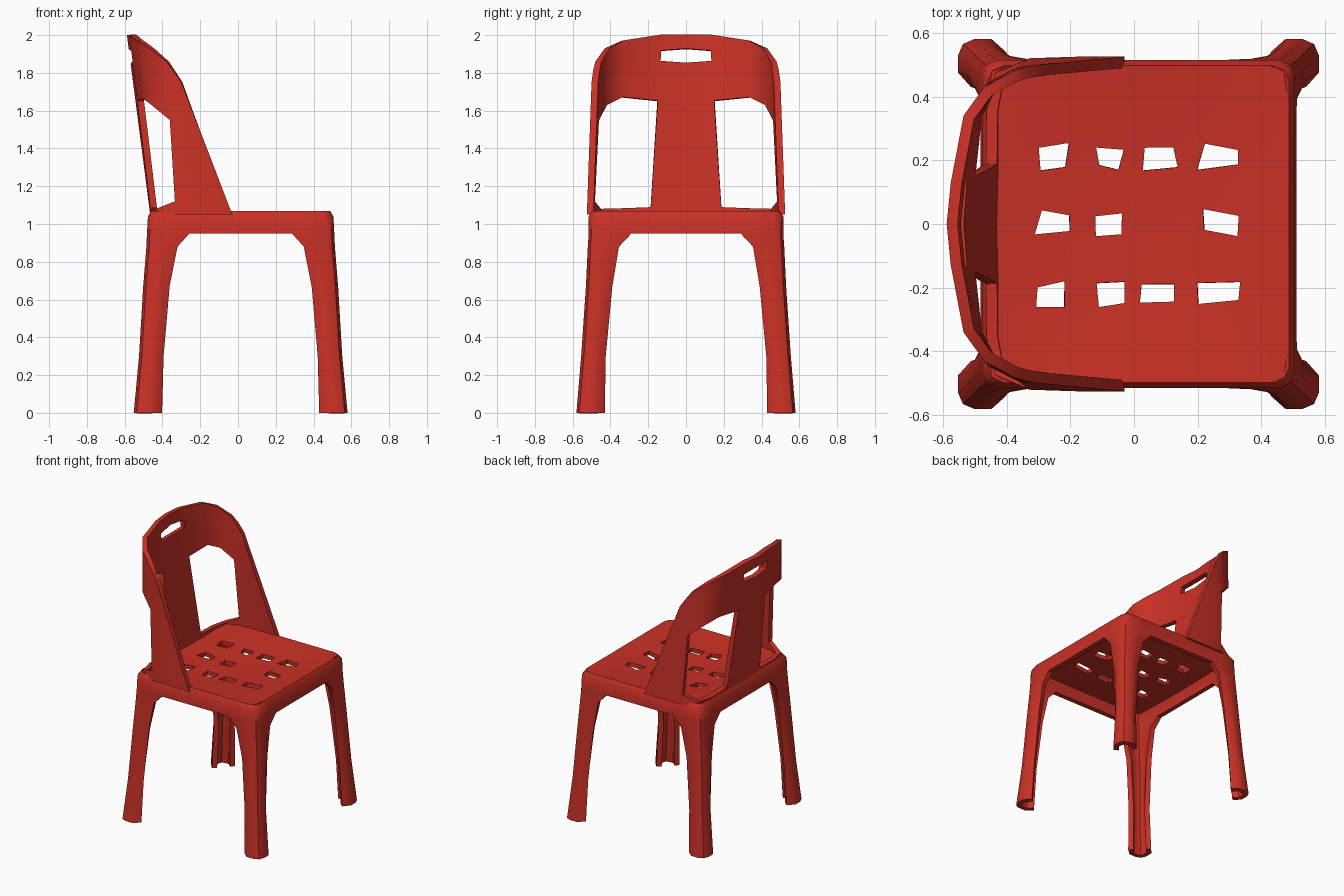
import bpy, bmesh, math, random
from mathutils import Vector

if "Cube" in bpy.data.objects:
    bpy.data.objects.remove(bpy.data.objects["Cube"])

random.seed(4)
red = bpy.data.materials.new("red plastic")
red.diffuse_color = (0.58, 0.03, 0.019, 1)
red.use_nodes = True
red.node_tree.nodes["Principled BSDF"].inputs["Base Color"].default_value = red.diffuse_color


def shell(name, bm, thickness, outward):
    """Orient a sheet outward, thicken it inward and shade it."""
    bmesh.ops.remove_doubles(bm, verts=bm.verts, dist=0.0005)
    bmesh.ops.recalc_face_normals(bm, faces=bm.faces)
    bm.normal_update()
    facing = sum(f.normal.dot(outward(f.calc_center_median())) * f.calc_area() for f in bm.faces)
    if facing < 0:
        bmesh.ops.reverse_faces(bm, faces=bm.faces)
    mesh = bpy.data.meshes.new(name)
    bm.to_mesh(mesh)
    bm.free()
    mesh.materials.append(red)
    ob = bpy.data.objects.new(name, mesh)
    bpy.context.collection.objects.link(ob)
    bpy.ops.object.select_all(action='DESELECT')
    ob.select_set(True)
    bpy.context.view_layer.objects.active = ob
    mod = ob.modifiers.new("thickness", 'SOLIDIFY')
    mod.thickness = thickness
    mod.offset = -1
    bpy.ops.object.modifier_apply(modifier=mod.name)
    bpy.ops.object.shade_smooth_by_angle(angle=math.radians(42))
    return ob


def lattice(bm, columns, skip=lambda i, j: False):
    """Quads between neighbouring columns of points, leaving out skipped cells."""
    vs = [[bm.verts.new(p) for p in col] for col in columns]
    for i in range(len(vs) - 1):
        for j in range(len(vs[i]) - 1):
            if not skip(i, j):
                bm.faces.new((vs[i][j], vs[i + 1][j], vs[i + 1][j + 1], vs[i][j + 1]))
    loose = [v for v in bm.verts if not v.link_faces]
    bmesh.ops.delete(bm, geom=loose, context='VERTS')


def flat(c):
    return Vector((c.x, c.y, 0))


# Seat: dished plate with eleven uneven holes
xs = [-0.462, -0.38, -0.30, -0.21, -0.12, -0.04, 0.03, 0.13, 0.21, 0.33, 0.42, 0.487]
ys = [-0.497, -0.38, -0.25, -0.19, -0.03, 0.035, 0.175, 0.245, 0.38, 0.497]
columns = []
for i, x in enumerate(xs):
    col = []
    for j, y in enumerate(ys):
        ex, ey = i in (0, len(xs) - 1), j in (0, len(ys) - 1)
        px, py = x, y
        if ex and ey:
            px, py = x - math.copysign(0.018, x), y - math.copysign(0.018, y)
        elif 1 < i < 10 and 1 < j < 8:
            px += random.uniform(-0.013, 0.013)
            py += random.uniform(-0.013, 0.013)
        dish = 0.03 * (1 - (x / 0.5) ** 2) * (1 - (y / 0.5) ** 2)
        col.append((px, py, 1.07 - dish))
    columns.append(col)
bm = bmesh.new()
lattice(bm, columns, lambda i, j: i in (2, 4, 6, 8) and j in (2, 4, 6) and (i, j) != (6, 4))
shell("seat", bm, 0.03, lambda c: Vector((0, 0, 1)))

# Legs and skirt: rows of height, half depth, half width, arm length, inward bend
rows = [(1.07, 0.487, 0.497, 0.20, 0), (1.04, 0.505, 0.515, 0.21, 0),
        (0.95, 0.51, 0.515, 0.225, 0), (0.88, 0.513, 0.52, 0.165, 0.005),
        (0.67, 0.53, 0.53, 0.14, 0.02), (0.3, 0.552, 0.555, 0.13, 0.03),
        (0.0, 0.58, 0.58, 0.15, 0.04)]


def corner(sx, sy):
    cols = [[] for _ in range(7)]
    for z, X, Y, w, bend in rows:
        if sx < 0:
            X -= 0.028
        c = 0.05
        pts = [(X - w, Y - bend), (X - w * 0.7, Y), (X - c, Y),
               (X - 0.3 * c, Y - 0.3 * c),
               (X, Y - c), (X, Y - w * 0.7), (X - bend, Y - w)]
        for col, (x, y) in zip(cols, pts):
            col.append((sx * x, sy * y, z))
    return cols


bm = bmesh.new()
for sx in (-1, 1):
    for sy in (-1, 1):
        lattice(bm, corner(sx, sy))
for s in (-1, 1):
    lattice(bm, [corner(-1, s)[0][:3], corner(1, s)[0][:3]])
    lattice(bm, [corner(s, -1)[6][:3], corner(s, 1)[6][:3]])
shell("legs_and_skirt", bm, 0.035, flat)

# Backrest: half the columns from centre to front edge, as
# (base x, base y, top x, top y, heights of the rows)
half = [
    (-0.465, 0.0, -0.588, 0.0, (1.05, 1.085, 1.62, 1.85, 1.925, 2.0)),
    (-0.46, 0.19, -0.575, 0.13, (1.05, 1.085, 1.65, 1.86, 1.915, 2.0)),
    (-0.46, 0.36, -0.535, 0.34, (1.05, 1.08, 1.67, 1.78, 1.88, 1.97)),
    (-0.435, 0.475, -0.47, 0.43, (1.05, 1.08, 1.63, 1.74, 1.83, 1.93)),
    (-0.33, 0.52, -0.38, 0.48, (1.05, 1.12, 1.55, 1.65, 1.75, 1.86)),
    (-0.18, 0.525, -0.34, 0.492, (1.05, 1.14, 1.52, 1.62, 1.71, 1.81)),
    (-0.03, 0.525, -0.30, 0.50, (1.05, 1.13, 1.48, 1.58, 1.66, 1.75)),
]


def back_column(bx, by, tx, ty, zs, side):
    col = []
    for z in zs:
        t = (z - zs[0]) / (zs[-1] - zs[0])
        col.append((bx + (tx - bx) * t, side * (by + (ty - by) * t), z))
    return col


bm = bmesh.new()
for side in (-1, 1):
    # two wrap-round windows and a central hand slot
    lattice(bm, [back_column(*h, side) for h in half],
            lambda i, j: (i in (1, 2, 3) and j == 1) or (i == 0 and j == 3))
shell("backrest", bm, 0.035, flat)
